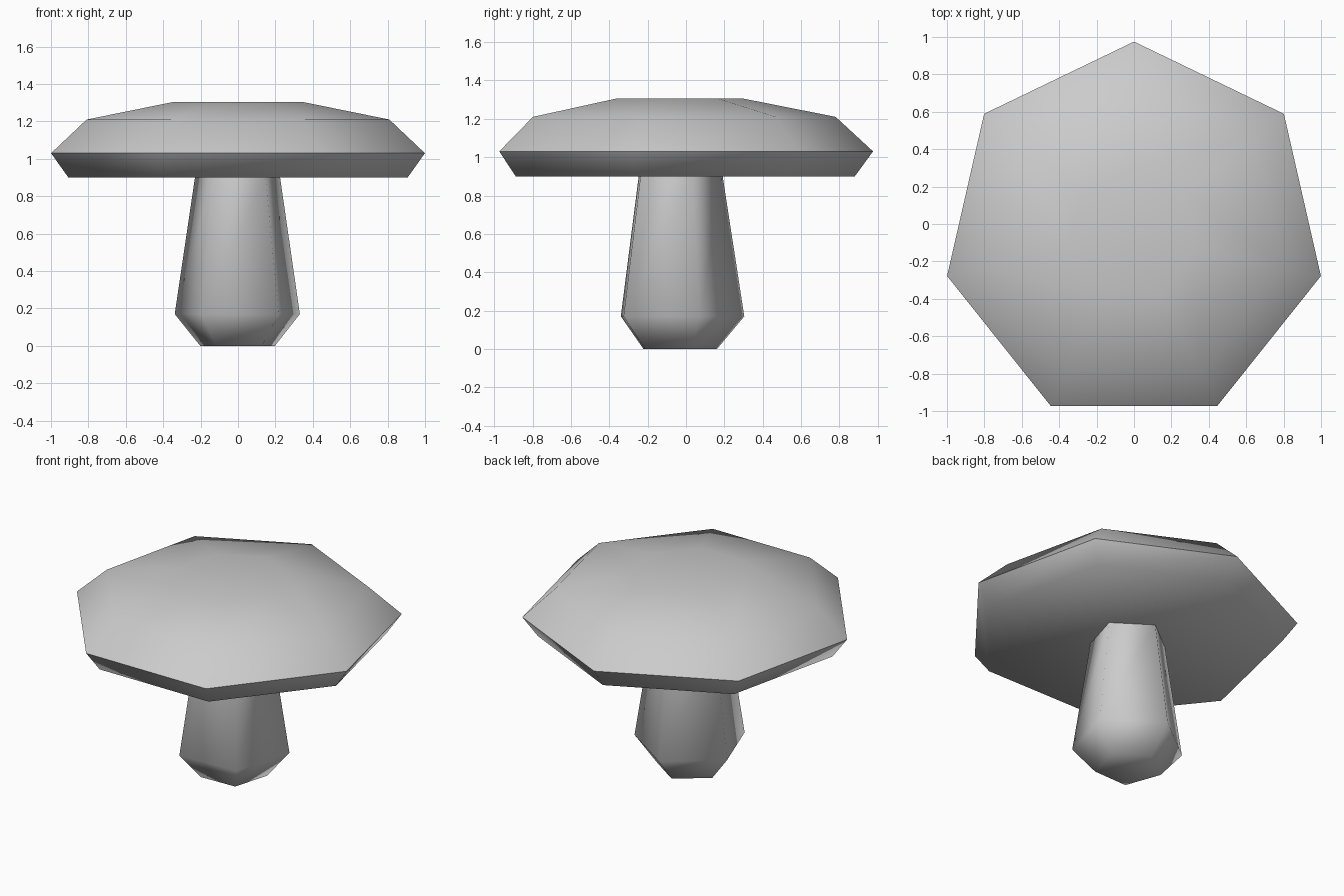
import bpy, bmesh, math

if "Cube" in bpy.data.objects:
    bpy.data.objects.remove(bpy.data.objects["Cube"])

grey = bpy.data.materials.new("plain grey")
grey.diffuse_color = (0.6, 0.6, 0.6, 1)
grey.use_nodes = True
grey.node_tree.nodes["Principled BSDF"].inputs["Base Color"].default_value = grey.diffuse_color


def lathe(name, sides, profile, turn=0.0, centre=(0, 0)):
    """Stack of regular polygons (radius, z), first corner towards +y."""
    bm = bmesh.new()
    rings = []
    for r, z in profile:
        ring = []
        for i in range(sides):
            a = math.radians(90 + turn) + math.tau * i / sides
            ring.append(bm.verts.new((centre[0] + r * math.cos(a),
                                      centre[1] + r * math.sin(a), z)))
        rings.append(ring)
    for lo, hi in zip(rings, rings[1:]):
        for i in range(sides):
            j = (i + 1) % sides
            bm.faces.new((lo[i], lo[j], hi[j], hi[i]))
    bm.faces.new(rings[0][::-1])
    bm.faces.new(rings[-1])
    mesh = bpy.data.meshes.new(name)
    bm.to_mesh(mesh)
    bm.free()
    mesh.materials.append(grey)
    ob = bpy.data.objects.new(name, mesh)
    bpy.context.collection.objects.link(ob)
    bpy.ops.object.select_all(action='DESELECT')
    ob.select_set(True)
    bpy.context.view_layer.objects.active = ob
    bpy.ops.object.shade_smooth_by_angle(angle=math.radians(75))
    return ob


# Five-sided stem, bulging near the foot
lathe("stem", 5, [(0.21, 0), (0.352, 0.17), (0.238, 0.91)], turn=2, centre=(0, -0.048))

# Seven-sided cap with undercut rim and flat crown
lathe("cap", 7, [(0.93, 0.90), (1.025, 1.03), (0.83, 1.21), (0.35, 1.305)], centre=(0, -0.05))
